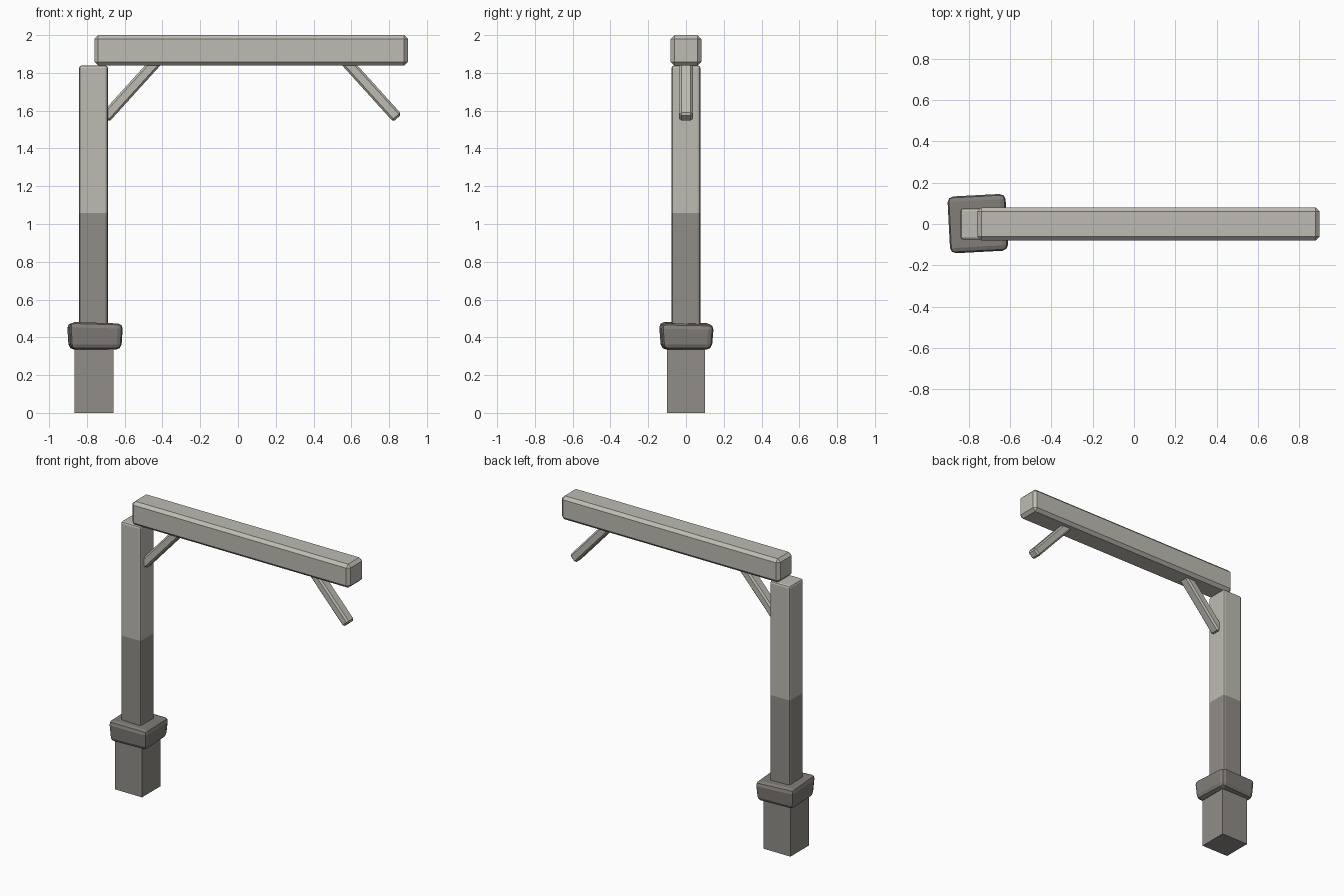
import bpy, bmesh, math
from mathutils import Matrix, Vector

if "Cube" in bpy.data.objects:
    bpy.data.objects.remove(bpy.data.objects["Cube"])


def material(name, r, g, b):
    m = bpy.data.materials.new(name)
    m.diffuse_color = (r, g, b, 1)
    m.use_nodes = True
    m.node_tree.nodes["Principled BSDF"].inputs["Base Color"].default_value = m.diffuse_color
    return m


LIGHT = material("pale weathered wood", 0.515, 0.50, 0.445)
DARK = material("dark weathered wood", 0.285, 0.268, 0.242)
STONE = material("grey collar", 0.222, 0.205, 0.188)


def box(name, size, matrix, mats, bevel=0.0, segments=1, cut_z=None, shape=None):
    """Bevelled box; shape edits corners, cut_z splits it into two colours."""
    bm = bmesh.new()
    bmesh.ops.create_cube(bm, size=1)
    for v in bm.verts:
        v.co = Vector((v.co.x * size[0], v.co.y * size[1], v.co.z * size[2]))
        if shape:
            shape(v.co)
    if bevel:
        bmesh.ops.bevel(bm, geom=bm.edges[:], offset=bevel, segments=segments,
                        profile=0.5, affect='EDGES')
    bm.transform(matrix)
    if cut_z is not None:
        bmesh.ops.bisect_plane(bm, geom=bm.verts[:] + bm.edges[:] + bm.faces[:],
                               plane_co=(0, 0, cut_z), plane_no=(0, 0, 1))
        for f in bm.faces:
            f.material_index = 1 if f.calc_center_median().z < cut_z else 0
    bmesh.ops.recalc_face_normals(bm, faces=bm.faces[:])
    me = bpy.data.meshes.new(name)
    bm.to_mesh(me)
    bm.free()
    for m in mats:
        me.materials.append(m)
    ob = bpy.data.objects.new(name, me)
    bpy.context.collection.objects.link(ob)
    return ob


T = Matrix.Translation
POST_X = -0.765
BEAM_X = 0.07

# Square foot
box("foot", (0.205, 0.2, 0.4), T((-0.762, 0, 0.2)), [DARK])


# Lumpy collar: narrower below, sloping down to the right on top
def collar_shape(co):
    if co.z < 0:
        co.x *= 0.94
        co.y *= 0.92
    else:
        co.z -= 0.03 * co.x + 0.02 * co.y


box("collar", (0.285, 0.28, 0.14),
    T((-0.757, 0.002, 0.405)) @ Matrix.Rotation(math.radians(3), 4, 'Z'),
    [STONE], bevel=0.028, segments=2, shape=collar_shape)

# Post, darker in its lower part
box("post", (0.152, 0.152, 1.49), T((POST_X, 0, 1.095)), [LIGHT, DARK],
    bevel=0.014, segments=2, cut_z=1.057)

# Top beam
box("beam", (1.66, 0.162, 0.162), T((BEAM_X, 0, 1.919)), [LIGHT], bevel=0.02)

# Diagonal braces, mirrored about the middle of the beam
for name, s in (("right_brace", 1), ("left_brace", -1)):
    top = Vector((BEAM_X + s * 0.485, 0, 1.88))
    end = Vector((BEAM_X + s * 0.774, 0, 1.561))
    d = end - top
    rot = d.to_track_quat('X', 'Y').to_matrix().to_4x4()
    # the section is square-ish: 0.07 across y, 0.06 deep
    z = d.normalized()
    y = Vector((0, 1, 0))
    x = y.cross(z)
    rot = Matrix((x, y, z)).transposed().to_4x4()
    box(name, (0.06, 0.072, d.length), T((top + end) / 2) @ rot, [LIGHT], bevel=0.011)
